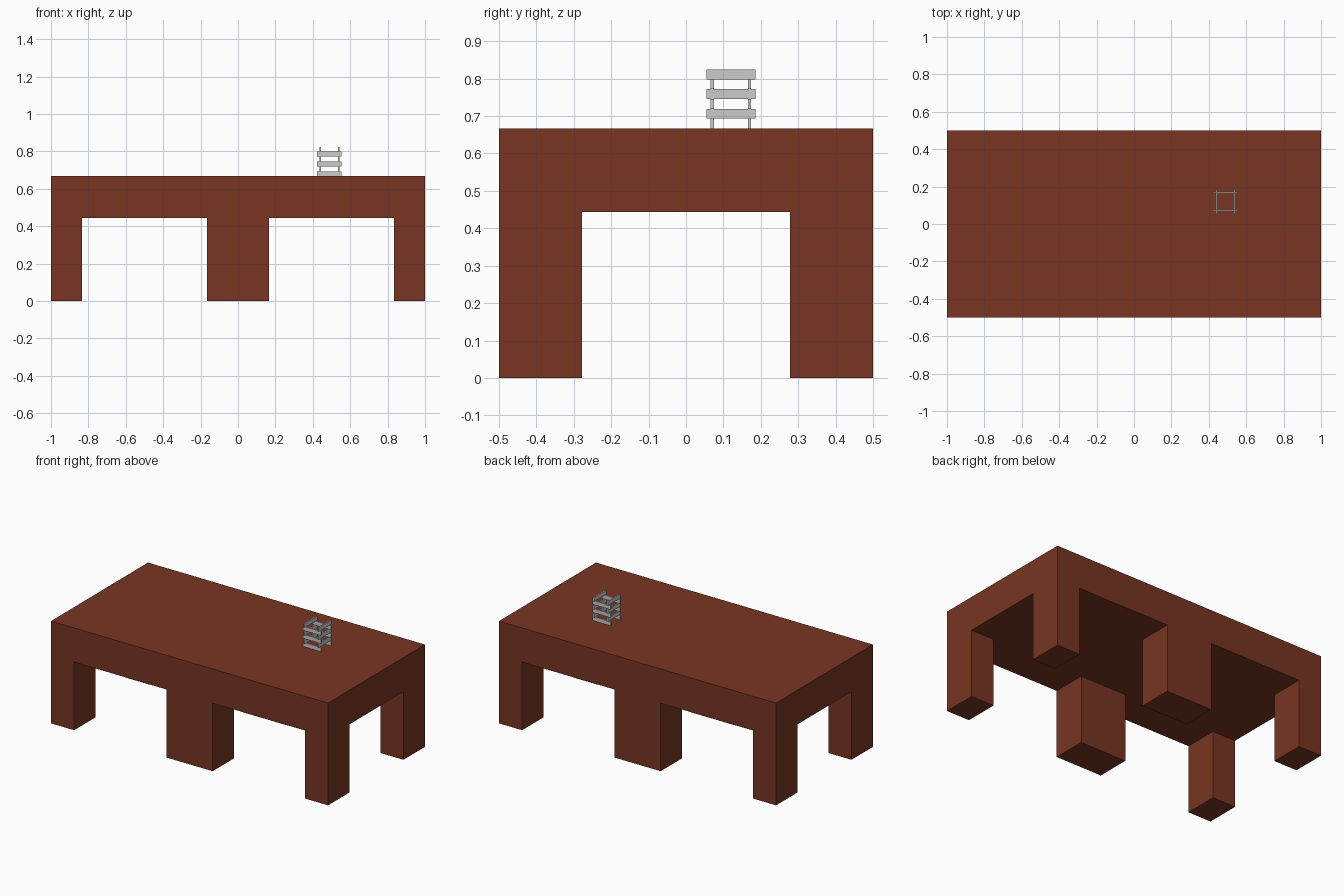
import bpy, bmesh
from mathutils import Vector

if "Cube" in bpy.data.objects:
    bpy.data.objects.remove(bpy.data.objects["Cube"])

brown = bpy.data.materials.new("brown_wood")
brown.diffuse_color = (0.19, 0.036, 0.016, 1)
brown.use_nodes = True
brown.node_tree.nodes["Principled BSDF"].inputs["Base Color"].default_value = brown.diffuse_color

TOP, UNDER = 0.667, 0.444      # table top and underside heights
LEG_X, LEG_Y = 0.167, 0.222    # leg cross-section


def plank(name, centre, size):
    bpy.ops.mesh.primitive_cube_add(size=1, location=centre)
    ob = bpy.context.object
    ob.name = name
    ob.scale = size
    bpy.ops.object.transform_apply(location=False, rotation=False, scale=True)
    return ob


def table(name, cx):
    """Thick slab with four legs extruded from the corners of its underside."""
    bm = bmesh.new()
    xs = [-0.5, -0.5 + LEG_X, 0.5 - LEG_X, 0.5]
    ys = [-0.5, -0.5 + LEG_Y, 0.5 - LEG_Y, 0.5]
    grid = [[bm.verts.new((x, y, UNDER)) for y in ys] for x in xs]
    cells = {(i, j): bm.faces.new((grid[i][j], grid[i][j + 1],
                                   grid[i + 1][j + 1], grid[i + 1][j]))
             for i in range(3) for j in range(3)}

    # slab: raise a copy of the whole grid
    res = bmesh.ops.extrude_face_region(bm, geom=list(cells.values()),
                                        use_keep_orig=True)
    up = [v for v in res["geom"] if isinstance(v, bmesh.types.BMVert)]
    bmesh.ops.translate(bm, verts=up, vec=(0, 0, TOP - UNDER))

    # legs: pull the corner cells down to the floor
    for i in (0, 2):
        for j in (0, 2):
            face = next(f for f in bm.faces
                        if (f.calc_center_median() - Vector((
                            (xs[i] + xs[i + 1]) / 2,
                            (ys[j] + ys[j + 1]) / 2, UNDER))).length < 1e-4)
            leg = bmesh.ops.extrude_discrete_faces(bm, faces=[face])["faces"][0]
            bmesh.ops.translate(bm, verts=leg.verts, vec=(0, 0, -UNDER))

    # merge coplanar faces
    bmesh.ops.remove_doubles(bm, verts=bm.verts, dist=1e-5)
    bmesh.ops.recalc_face_normals(bm, faces=bm.faces)
    bmesh.ops.dissolve_limit(bm, angle_limit=0.01, verts=bm.verts, edges=bm.edges)
    me = bpy.data.meshes.new(name)
    bm.to_mesh(me)
    bm.free()
    me.materials.append(brown)
    ob = bpy.data.objects.new(name, me)
    ob.location.x = cx
    bpy.context.collection.objects.link(ob)


table("left_table", -0.5)
table("right_table", 0.5)

# small tower of planks on edge, in alternating crossed pairs
CX, CY = 0.489, 0.12
LENGTH, HEIGHT, THICK, OFFSET = 0.131, 0.0262, 0.0085, 0.05
for layer in range(6):
    z = TOP + HEIGHT * (layer + 0.5)
    for side in (-1, 1):
        name = f"tower_plank_{layer + 1}_{'a' if side < 0 else 'b'}"
        if layer % 2 == 0:
            plank(name, (CX, CY + side * OFFSET, z), (LENGTH, THICK, HEIGHT))
        else:
            plank(name, (CX + side * OFFSET, CY, z), (THICK, LENGTH, HEIGHT))
